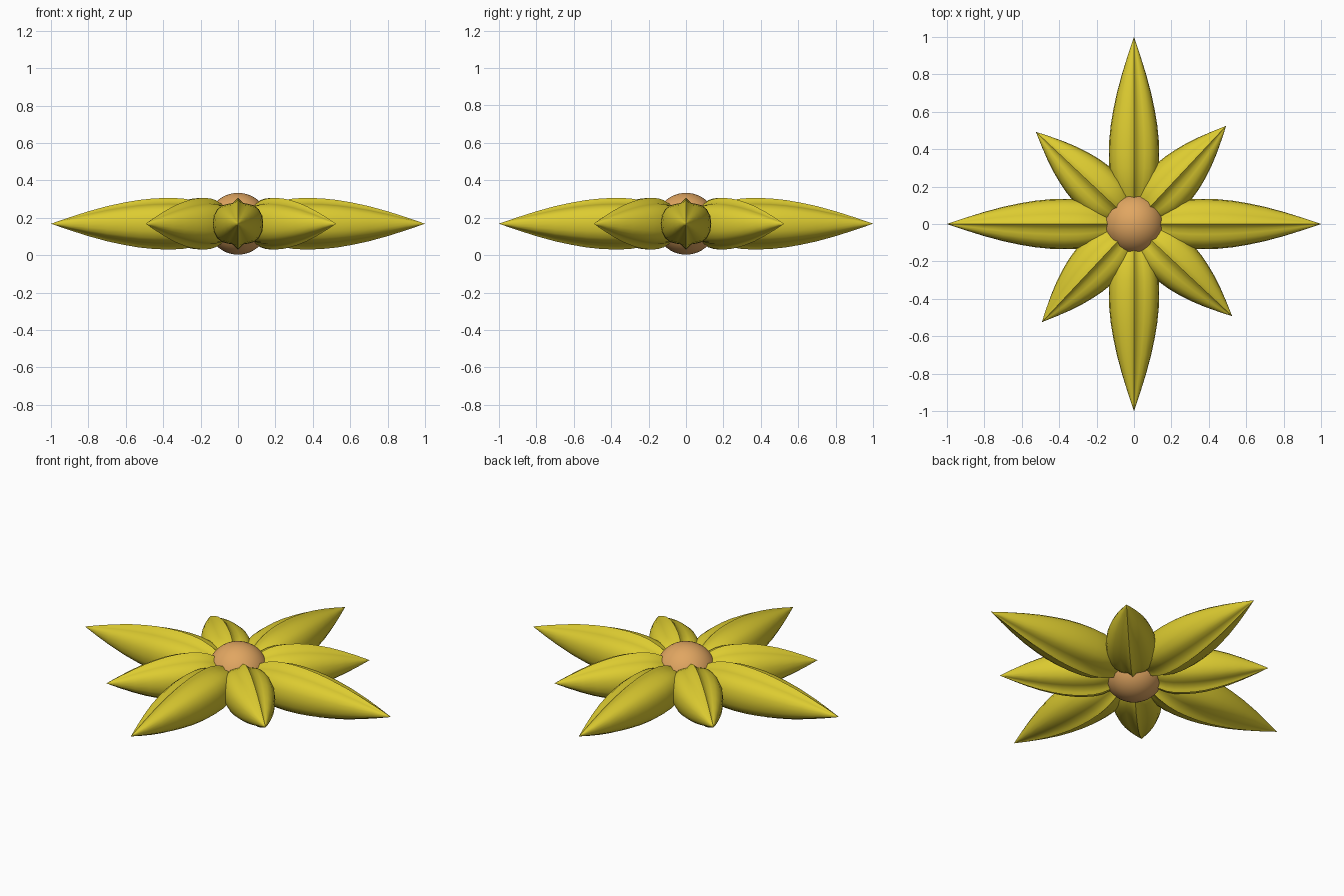
import bpy, bmesh, math

if "Cube" in bpy.data.objects:
    bpy.data.objects.remove(bpy.data.objects["Cube"])

ZC = 0.168

def material(name, color):
    m = bpy.data.materials.new(name)
    m.diffuse_color = color
    m.use_nodes = True
    m.node_tree.nodes["Principled BSDF"].inputs["Base Color"].default_value = m.diffuse_color
    return m

yellow = material("petal_yellow", (0.72, 0.60, 0.03, 1))
orange = material("centre_orange", (0.75, 0.38, 0.12, 1))

# Quarter of the petal cross-section (side, up): round body with a raised ridge
QUARTER = [(0, .138), (.012, .126), (.03, .11), (.055, .106), (.085, .098),
           (.112, .077), (.13, .042)]
SECTION = (QUARTER + [(.135, 0)] + [(x, -z) for x, z in QUARTER[::-1]]
           + [(-x, -z) for x, z in QUARTER[1:]] + [(-.135, 0)]
           + [(-x, z) for x, z in QUARTER[:0:-1]])
# Petal swelling along its length (fraction of length, scale)
SWELL = [(0, .12), (.06, .33), (.12, .55), (.18, .77), (.24, .91), (.30, .98),
         (.37, 1), (.45, .98), (.53, .92), (.61, .82), (.7, .68), (.8, .48),
         (.9, .25), (.96, .1)]

def petal(name, length, angle, tip_z):
    bm = bmesh.new()
    rings = [[bm.verts.new((t * length, x * s, z * s)) for x, z in SECTION]
             for t, s in SWELL]
    n = len(SECTION)
    for a, b in zip(rings, rings[1:]):
        for i in range(n):
            bm.faces.new((a[i], a[(i + 1) % n], b[(i + 1) % n], b[i]))
    bm.faces.new(rings[0])
    tip = bm.verts.new((length, 0, tip_z))
    for i in range(n):
        bm.faces.new((rings[-1][i], rings[-1][(i + 1) % n], tip))
    bmesh.ops.recalc_face_normals(bm, faces=bm.faces)
    me = bpy.data.meshes.new(name)
    bm.to_mesh(me)
    bm.free()
    me.materials.append(yellow)
    ob = bpy.data.objects.new(name, me)
    bpy.context.collection.objects.link(ob)
    ob.location.z = ZC
    ob.rotation_euler.z = math.radians(angle)
    smooth(ob)

def smooth(ob):
    bpy.ops.object.select_all(action='DESELECT')
    ob.select_set(True)
    bpy.context.view_layer.objects.active = ob
    bpy.ops.object.shade_smooth_by_angle(angle=math.radians(40))

# Four long and four short petals
for k in range(4):
    petal(f"long_petal_{k + 1}", 1.0, 90 * k, 0)
    petal(f"short_petal_{k + 1}", 0.72, 90 * k + 46.8, 0)

# Round flower centre
bpy.ops.mesh.primitive_uv_sphere_add(segments=48, ring_count=24, radius=0.165,
                                     location=(0, 0, ZC))
centre = bpy.context.object
centre.name = "flower_centre"
centre.data.materials.append(orange)
smooth(centre)
